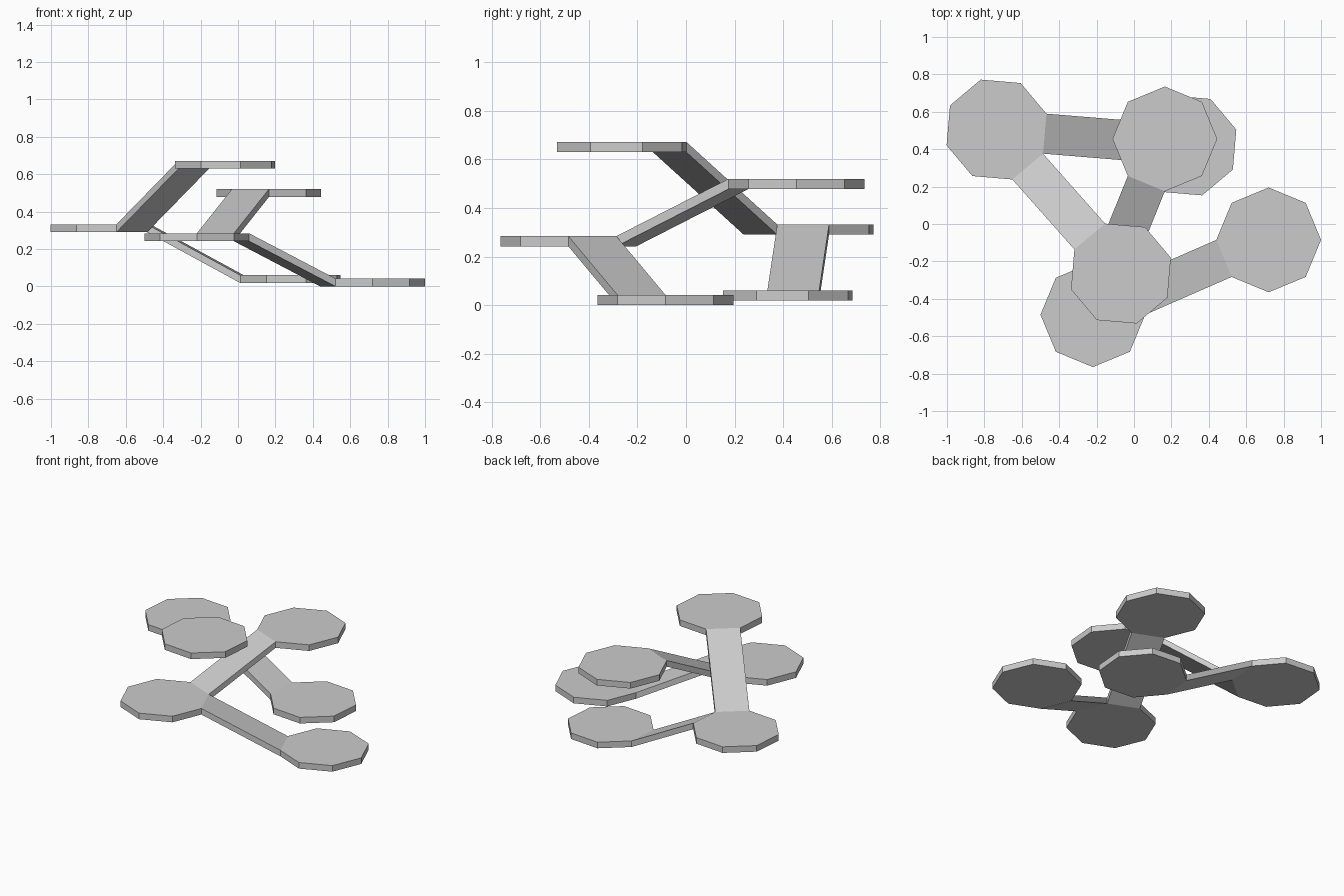
import bpy, bmesh, math
from mathutils import Vector

if "Cube" in bpy.data.objects:
    bpy.data.objects.remove(bpy.data.objects["Cube"])

R, T = 0.28, 0.042  # platform radius, slab thickness


def prism(name, top):
    """Slab with the given top outline, extruded straight down by T."""
    bm = bmesh.new()
    face = bm.faces.new([bm.verts.new(p) for p in top])
    ext = bmesh.ops.extrude_face_region(bm, geom=[face], use_keep_orig=True)
    low = [g for g in ext["geom"] if isinstance(g, bmesh.types.BMVert)]
    bmesh.ops.translate(bm, verts=low, vec=(0, 0, -T))
    bmesh.ops.recalc_face_normals(bm, faces=bm.faces)
    me = bpy.data.meshes.new(name)
    bm.to_mesh(me)
    bm.free()
    obj = bpy.data.objects.new(name, me)
    bpy.context.collection.objects.link(obj)
    return obj


def octagon(x, y, z, turn):
    return [Vector((x + R * math.cos(math.radians(turn + 45 * i)),
                    y + R * math.sin(math.radians(turn + 45 * i)), z)) for i in range(8)]


def facing_edge(ring, target):
    """The outline edge of ring that faces the target centre."""
    c = sum(ring, Vector()) / 8
    d = (target - c).xy
    return max(((ring[i], ring[(i + 1) % 8]) for i in range(8)),
               key=lambda e: ((e[0] + e[1]) / 2 - c).xy.dot(d))


# Platforms: centre x, y, top z, rotation
specs = {
    "left_platform": (-0.735, 0.505, 0.332, 17.6),
    "top_platform": (-0.07, -0.265, 0.672, 17.6),
    "back_low_platform": (0.28, 0.42, 0.06, 17.6),
    "front_platform": (-0.22, -0.485, 0.284, 0),
    "right_low_platform": (0.72, -0.085, 0.042, 0),
    "back_high_platform": (0.165, 0.455, 0.52, 0),
}
rings = {n: octagon(*s) for n, s in specs.items()}
for n, ring in rings.items():
    prism(n, ring)

# Ramps joining facing platform edges
for name, a, b in (
    ("ramp_left_to_top", "left_platform", "top_platform"),
    ("ramp_left_to_back", "left_platform", "back_low_platform"),
    ("ramp_front_to_right", "front_platform", "right_low_platform"),
    ("ramp_front_to_back", "front_platform", "back_high_platform"),
):
    ca, cb = (Vector(specs[k][:3]) for k in (a, b))
    prism(name, facing_edge(rings[a], cb) + facing_edge(rings[b], ca))
